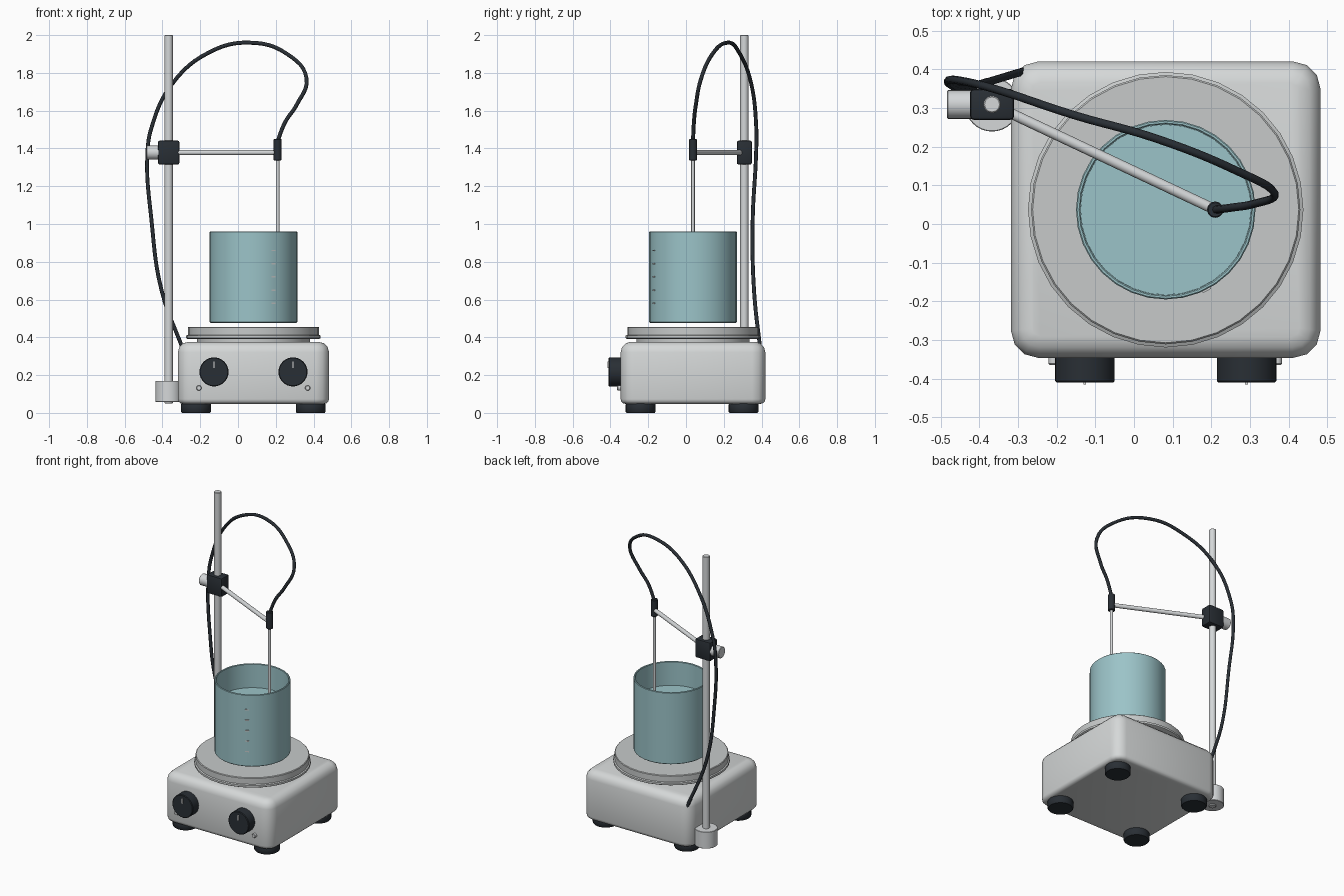
import bpy
import bmesh
from math import radians, pi, cos, sin
from mathutils import Vector

default_cube = bpy.data.objects.get("Cube")
if default_cube:
    bpy.data.objects.remove(default_cube, do_unlink=True)


def material(name, red, green, blue):
    mat = bpy.data.materials.new(name)
    mat.use_nodes = True
    colour = (red, green, blue, 1)
    mat.diffuse_color = colour
    mat.node_tree.nodes["Principled BSDF"].inputs["Base Color"].default_value = colour
    return mat


casing_grey = material("casing grey", .67, .69, .69)
plate_grey = material("plate grey", .57, .59, .59)
steel = material("steel", .66, .68, .69)
charcoal = material("charcoal", .022, .028, .035)
beaker_teal = material("beaker teal", .33, .55, .58)
mark_white = material("mark white", .8, .8, .8)


def finish(name, bm, mat, location=(0, 0, 0)):
    """Turn a bmesh into a smooth-shaded object with sharp edges kept."""
    bmesh.ops.recalc_face_normals(bm, faces=bm.faces)
    mesh = bpy.data.meshes.new(name)
    bm.to_mesh(mesh)
    bm.free()
    mesh.materials.append(mat)
    mesh.shade_smooth()
    mesh.set_sharp_from_angle(angle=radians(40))
    obj = bpy.data.objects.new(name, mesh)
    obj.location = location
    bpy.context.collection.objects.link(obj)
    return obj


def lathe(name, profile, mat, location, steps=32):
    """Spin a (radius, height) profile around the local z axis."""
    bm = bmesh.new()
    verts = [bm.verts.new((radius, 0, height)) for radius, height in profile]
    edges = [bm.edges.new(pair) for pair in zip(verts, verts[1:])]
    bmesh.ops.spin(bm, geom=verts + edges, cent=(0, 0, 0), axis=(0, 0, 1),
                   angle=2 * pi, steps=steps)
    bmesh.ops.remove_doubles(bm, verts=bm.verts, dist=.0001)
    return finish(name, bm, mat, location)


def rod(name, start, end, radius, mat, chamfer=.003, steps=24):
    """Chamfered cylinder between two points."""
    start, end = Vector(start), Vector(end)
    length = (end - start).length
    inner = radius - chamfer
    profile = [(0, 0), (inner, 0), (radius, chamfer),
               (radius, length - chamfer), (inner, length), (0, length)]
    obj = lathe(name, profile, mat, start, steps)
    obj.rotation_euler = (end - start).to_track_quat("Z", "Y").to_euler()
    return obj


def box(name, size, location, mat, bevel=0):
    bm = bmesh.new()
    bmesh.ops.create_cube(bm, size=1)
    bmesh.ops.scale(bm, vec=size, verts=bm.verts)
    if bevel:
        bmesh.ops.bevel(bm, geom=bm.edges[:], offset=bevel, segments=2,
                        profile=.5, affect="EDGES")
    return finish(name, bm, mat, location)


# Casing: rounded corners, soft top edge, tighter bottom edge
CENTRE_X, CENTRE_Y = .082, .037
bm = bmesh.new()
bmesh.ops.create_cube(bm, size=1)
bmesh.ops.scale(bm, vec=(.8, .766, .328), verts=bm.verts)


def bevel_edges(test, offset):
    chosen = [e for e in bm.edges if test(*[v.co.z for v in e.verts])]
    bmesh.ops.bevel(bm, geom=chosen, offset=offset, segments=3,
                    profile=.5, affect="EDGES")


bevel_edges(lambda a, b: a * b < 0, .07)
bevel_edges(lambda a, b: min(a, b) > .16, .055)
bevel_edges(lambda a, b: max(a, b) < -.16, .025)
finish("casing", bm, casing_grey, (CENTRE_X, CENTRE_Y, .212))

# Feet
for side, x in (("right", -.222), ("left", .385)):
    for end, y in (("front", -.24), ("back", .305)):
        lathe(f"{end}_{side}_foot",
              [(0, 0), (.074, 0), (.079, .006), (.079, .045), (.066, .066), (0, .066)],
              charcoal, (x, y, 0))

# Heating plate with neck and lower lip
lathe("plate_neck", [(0, .36), (.3, .36), (.3, .4), (0, .4)],
      plate_grey, (CENTRE_X, CENTRE_Y, 0))
lathe("heating_plate",
      [(0, .392), (.35, .392), (.356, .396), (.356, .409), (.348, .413),
       (.348, .452), (.344, .456), (0, .456)],
      plate_grey, (CENTRE_X, CENTRE_Y, 0))

# Beaker with liquid and graduation marks
lathe("beaker",
      [(0, .477), (.228, .477), (.232, .481), (.232, .957), (.229, .96),
       (.224, .96), (.221, .957), (.221, .49), (0, .49)],
      beaker_teal, (CENTRE_X, CENTRE_Y, 0))
lathe("liquid", [(0, .49), (.2205, .49), (.2205, .8), (0, .8)],
      beaker_teal, (CENTRE_X, CENTRE_Y, 0))
mark_angle = radians(-63)
for i in range(5):
    mark = box(f"graduation_mark_{i + 1}", (.009, .024, .007),
               (CENTRE_X + .231 * cos(mark_angle),
                CENTRE_Y + .231 * sin(mark_angle), .58 + .07 * i), plate_grey)
    mark.rotation_euler.z = mark_angle

# Front controls
for side, x, lamp_x in (("right", -.127, -.207), ("left", .291, .369)):
    rod(f"{side}_knob", (x, -.335, .217), (x, -.41, .217), .077, charcoal, .004, 32)
    box(f"{side}_knob_pointer", (.007, .008, .034), (x, -.411, .254), mark_white)
    rod(f"{side}_indicator", (lamp_x, -.335, .132), (lamp_x, -.364, .132),
        .014, steel, .003, 16)

# Stand
STAND_X, STAND_Y, CLAMP_Z = -.367, .309, 1.378
rod("stand_socket", (STAND_X, STAND_Y, .058), (STAND_X, STAND_Y, .17), .07, steel, .002, 32)
rod("stand_rod", (STAND_X, STAND_Y, .05), (STAND_X, STAND_Y, 2), .022, steel)

# Clamp, thumb screw and arm
box("clamp_block", (.114, .08, .127), (STAND_X, STAND_Y, CLAMP_Z), charcoal, .01)
rod("clamp_screw", (-.4, STAND_Y, CLAMP_Z), (-.484, STAND_Y, CLAMP_Z), .037, steel)
PROBE_X, PROBE_Y = .21, .037
rod("clamp_arm", (STAND_X, STAND_Y, CLAMP_Z), (PROBE_X, PROBE_Y, CLAMP_Z), .0135, steel, .001)

# Temperature probe
rod("probe_handle", (PROBE_X, PROBE_Y, 1.337), (PROBE_X, PROBE_Y, 1.45), .021, charcoal)
rod("probe_shaft", (PROBE_X, PROBE_Y, .55), (PROBE_X, PROBE_Y, 1.35), .0095, steel, .002, 16)

# Cable from the probe handle round to the back of the casing
path = [(PROBE_X, PROBE_Y, 1.44), (.25, .042, 1.54), (.31, .052, 1.63),
        (.363, .08, 1.77), (.26, .14, 1.9), (.06, .22, 1.96), (-.15, .28, 1.91),
        (-.35, .346, 1.74), (-.458, .372, 1.51), (-.48, .371, 1.37),
        (-.458, .353, 1.02), (-.405, .36, .65), (-.285, .395, .32)]
curve = bpy.data.curves.new("cable", "CURVE")
curve.dimensions = "3D"
curve.bevel_depth = .0105
curve.bevel_resolution = 2
curve.resolution_u = 6
curve.use_fill_caps = True
spline = curve.splines.new("BEZIER")
spline.bezier_points.add(len(path) - 1)
for point, position in zip(spline.bezier_points, path):
    point.co = position
    point.handle_left_type = point.handle_right_type = "AUTO"
spline.use_smooth = True
curve.materials.append(charcoal)
bpy.context.collection.objects.link(bpy.data.objects.new("cable", curve))
